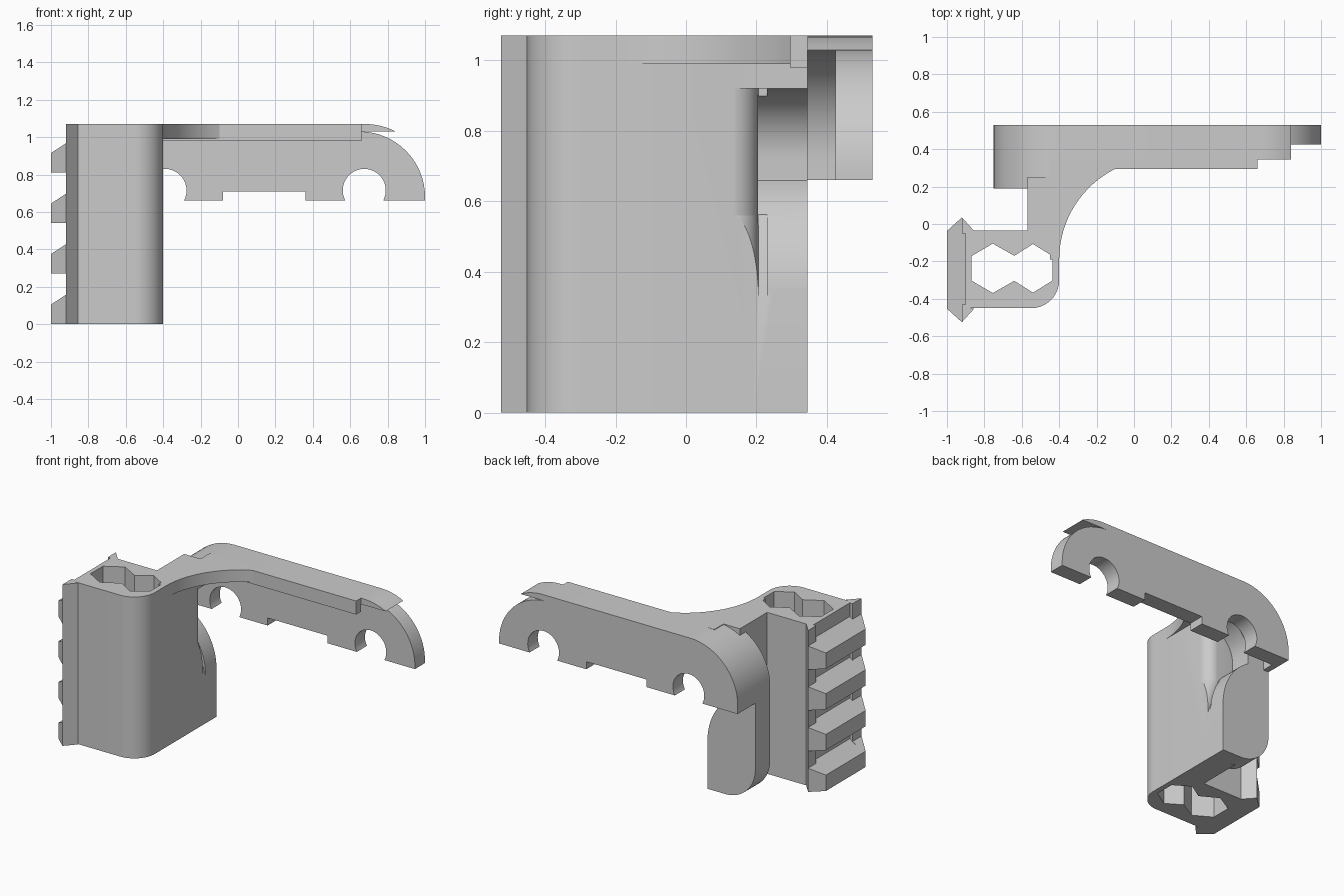
import bpy, bmesh
from math import cos, sin, radians, asin, degrees

if "Cube" in bpy.data.objects:
    bpy.data.objects.remove(bpy.data.objects["Cube"])

grey = bpy.data.materials.new("plain grey")
grey.use_nodes = True
COLOUR = (0.6, 0.6, 0.6, 1)
grey.diffuse_color = COLOUR
grey.node_tree.nodes["Principled BSDF"].inputs["Base Color"].default_value = COLOUR


def arc(cx, cy, rx, ry, a, b, n=16):
    """Points on an ellipse from angle a to angle b, in degrees."""
    angles = [radians(a + (b - a) * i / n) for i in range(n + 1)]
    return [(cx + rx * cos(t), cy + ry * sin(t)) for t in angles]


def prism(name, pts, axis, lo, hi, shear=0):
    """Extrude a profile along y (points are x, z) or z (points are x, y)."""
    def place(p, h, dx=0):
        return (p[0] + dx, h, p[1]) if axis == "y" else (p[0] + dx, p[1], h)
    bm = bmesh.new()
    a = [bm.verts.new(place(p, lo, shear)) for p in pts]
    b = [bm.verts.new(place(p, hi)) for p in pts]
    bm.faces.new(a)
    bm.faces.new(b[::-1])
    for i in range(len(pts)):
        j = (i + 1) % len(pts)
        bm.faces.new((a[j], a[i], b[i], b[j]))
    bmesh.ops.recalc_face_normals(bm, faces=bm.faces)
    mesh = bpy.data.meshes.new(name)
    bm.to_mesh(mesh)
    bm.free()
    mesh.materials.append(grey)
    obj = bpy.data.objects.new(name, mesh)
    bpy.context.collection.objects.link(obj)
    return obj


def rect(x0, x1, y0, y1):
    return [(x0, y0), (x1, y0), (x1, y1), (x0, y1)]


def combine(obj, others, operation):
    """Apply a boolean with each of the other objects, then drop them."""
    for other in others:
        mod = obj.modifiers.new("combine", "BOOLEAN")
        mod.operation, mod.solver, mod.object = operation, "EXACT", other
        graph = bpy.context.evaluated_depsgraph_get()
        mesh = bpy.data.meshes.new_from_object(obj.evaluated_get(graph))
        obj.modifiers.clear()
        obj.data = mesh
        bpy.data.objects.remove(other)


TOP = 1.07

# Upright column with one rounded corner
column = prism("column", [(-0.9, -0.45)] + arc(-0.55, -0.30, 0.15, 0.15, -90, 0)
               + [(-0.40, -0.035), (-0.9, -0.035)], "z", 0, TOP)

# Paired hexagonal bore through the column
half = [(-0.435, 0.065), (-0.54, 0.13), (-0.64, 0.067), (-0.755, 0.132), (-0.87, 0.065)]
mid = -0.237
bore = [(x, mid + y) for x, y in half] + [(x, mid - y) for x, y in half[::-1]]
combine(column, [prism("bore", bore, "z", -0.1, 1.2)], "DIFFERENCE")

# Toothed rail down the outer side of the column
side = [(-0.875, 0.208), (-0.855, 0.208), (-0.92, 0.28), (-1.0, 0.208)]
rail = prism("toothed_rail", [(x, mid - 0.008 + y) for x, y in side]
             + [(x, mid - 0.008 - y) for x, y in side[::-1]], "z", 0, TOP)
gaps = []
for i in range(4):
    z = i * 0.27
    top = z + 0.27 if i < 3 else 1.2
    gaps.append(prism("gap", [(-1.1, z + 0.04), (-0.92, z + 0.157),
                              (-0.92, top), (-1.1, top)], "y", -0.7, 0.3))
    gaps.append(prism("gap_floor", [(-0.95, z + 0.137), (-0.895, z + 0.173),
                                    (-0.895, top), (-0.95, top)], "y", -0.43, -0.05))
combine(rail, gaps, "DIFFERENCE")

# Wall and rounded fin behind the column
wall = prism("back_wall", rect(-0.57, -0.40, 0, TOP), "y", -0.08, 0.25)
fin = prism("back_fin", arc(-0.53, 0.22, 0.22, 0.22, 180, 270) + [(-0.40, 0), (-0.40, TOP)]
            + arc(-0.40, 0.72, 0.35, 0.35, 90, 180), "y", 0.19, 0.345)
combine(wall, [fin], "UNION")

# Scooped pocket in the wall, with a softly rounded front edge
pocket = prism("pocket", [(-0.2, 0.92)] + arc(-0.39, 0.72, 0.2, 0.2, 90, 180)
               + arc(-0.75, 0.32, 0.351, 0.38, 63, 0) + [(-0.2, 0.32)], "y", 0.205, 0.5)
lip_profile = [(-0.2, 0.125)] + arc(-0.48, 0.125, 0.081, 0.081, 0, 90) + [(-0.48, 0.23), (-0.2, 0.23)]
lip_high = prism("pocket_lip_high", lip_profile, "z", 0.56, 0.92)
lip_low = prism("pocket_lip_low", lip_profile, "z", 0.32, 0.561, 0.08)
combine(wall, [pocket, lip_high, lip_low], "DIFFERENCE")

# Deck sweeping from the column out to the arm
sweep = degrees(asin(0.485 / 0.542))
deck = prism("top_deck", arc(0.142, -0.19, 0.542, 0.542, 180, 180 - sweep)
             + [(-0.10, 0.345), (-0.45, 0.345), (-0.45, -0.19)], "z", 0.99, TOP)
ridge = prism("deck_ridge", rect(-0.40, 0.66, 0.98, TOP), "y", 0.295, 0.345)

# Thin cover wrapping the arm and ending in a pointed lip
cover = prism("arm_cover", [(-0.75, 0.66)] + arc(-0.40, 0.72, 0.35, 0.35, 180, 90)
              + arc(0.68, 0.72, 0.35, 0.35, 90, 63, 6) + [(0.84, 1.03)]
              + arc(-0.40, 0.72, 0.31, 0.31, 90, 180) + [(-0.71, 0.66)], "y", 0.345, 0.53)

# Arm plate with a bottom recess and two open round notches
plate = prism("arm_plate", [(-0.71, 0.66)] + arc(-0.40, 0.72, 0.31, 0.31, 180, 90)
              + arc(0.65, 0.68, 0.35, 0.35, 90, 0) + [(1.0, 0.66)], "y", 0.425, 0.53)
cuts = [prism("recess", rect(-0.08, 0.36, 0.5, 0.71), "y", 0.3, 0.6)]
for x in (-0.39, 0.675):
    cuts.append(prism("notch", arc(x, 0.715, 0.115, 0.115, 0, 350, 35), "y", 0.3, 0.6))
combine(plate, cuts, "DIFFERENCE")

# Smooth the curved faces, keep the edges sharp
bpy.ops.object.select_all(action="DESELECT")
for obj in (column, rail, wall, deck, ridge, cover, plate):
    obj.select_set(True)
bpy.context.view_layer.objects.active = column
bpy.ops.object.shade_smooth_by_angle(angle=radians(25))
